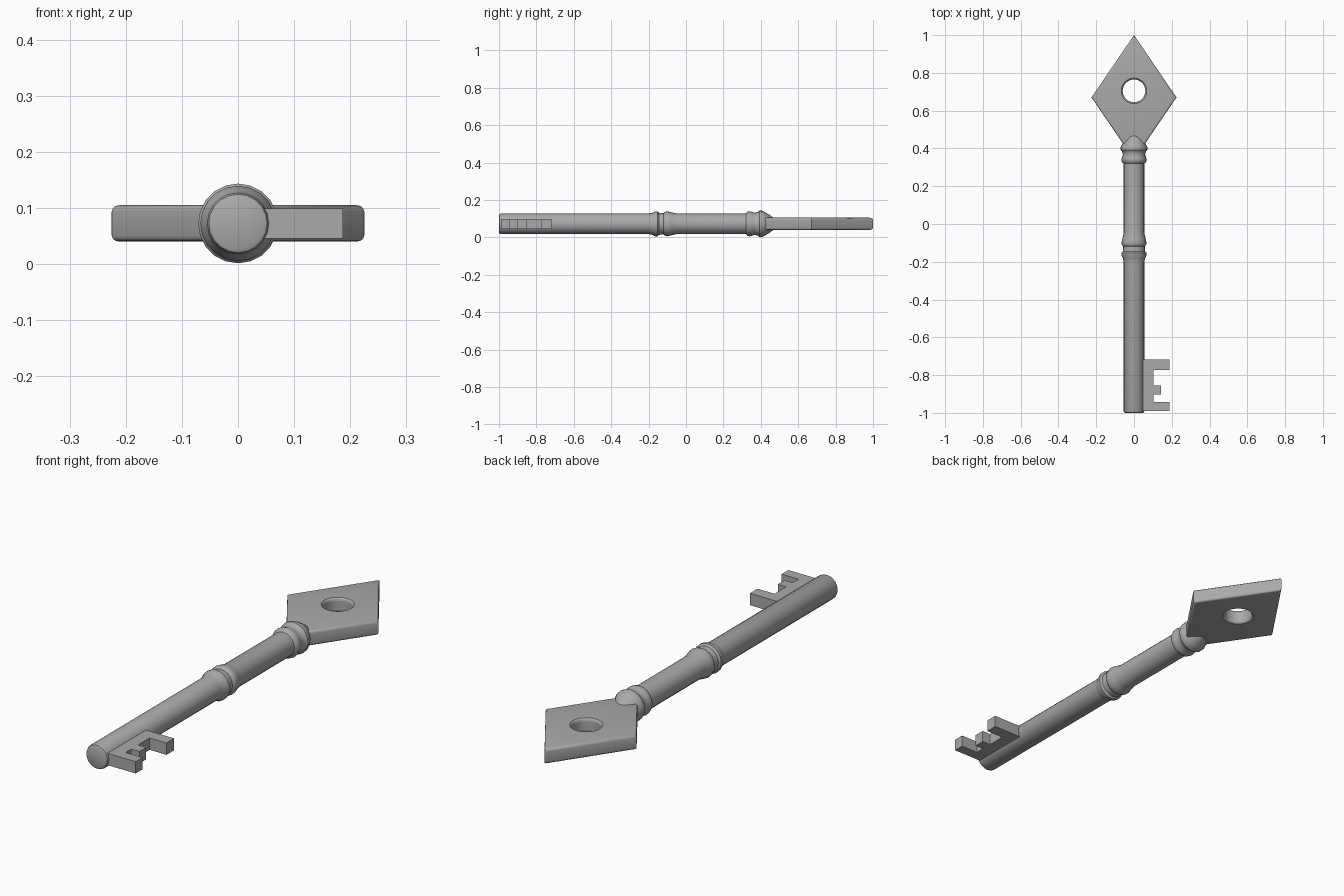
import bpy, bmesh
from math import cos, sin, pi
from mathutils import Matrix, Vector

default = bpy.data.objects.get("Cube")
if default:
    bpy.data.objects.remove(default, do_unlink=True)

AXIS_Z = 0.0725  # height of the shaft axis

metal = bpy.data.materials.new("grey metal")
metal.use_nodes = True
metal.diffuse_color = (0.4, 0.4, 0.4, 1)
metal.node_tree.nodes["Principled BSDF"].inputs["Base Color"].default_value = (0.4, 0.4, 0.4, 1)


def finish(name, bm):
    bmesh.ops.recalc_face_normals(bm, faces=bm.faces)
    mesh = bpy.data.meshes.new(name)
    bm.to_mesh(mesh)
    bm.free()
    mesh.materials.append(metal)
    obj = bpy.data.objects.new(name, mesh)
    bpy.context.collection.objects.link(obj)
    return obj


def lathe(name, profile, sides, matrix):
    """Turn (distance, radius) points around local z, then place the result."""
    bm = bmesh.new()
    rings = [[bm.verts.new((r * cos(2 * pi * i / sides), r * sin(2 * pi * i / sides), d))
              for i in range(sides)] for d, r in profile]
    for a, b in zip(rings, rings[1:]):
        for i in range(sides):
            j = (i + 1) % sides
            bm.faces.new((a[i], a[j], b[j], b[i]))
    bm.faces.new(rings[0])
    bm.faces.new(rings[-1])
    bm.transform(matrix)
    return finish(name, bm)


def prism(name, outline, low, high, bevel=0):
    """Extrude a flat outline upward, optionally rounding both rims."""
    bm = bmesh.new()
    base = bm.faces.new([bm.verts.new((x, y, low)) for x, y in outline])
    top = bmesh.ops.extrude_face_region(bm, geom=[base])["geom"]
    bmesh.ops.translate(bm, vec=(0, 0, high - low),
                        verts=[g for g in top if isinstance(g, bmesh.types.BMVert)])
    if bevel:
        rims = [e for e in bm.edges if abs(e.verts[0].co.z - e.verts[1].co.z) < 1e-5]
        bmesh.ops.bevel(bm, geom=rims, offset=bevel, segments=3, profile=0.5, affect='EDGES')
    return finish(name, bm)


def smooth(obj, angle):
    bpy.ops.object.select_all(action='DESELECT')
    obj.select_set(True)
    bpy.context.view_layer.objects.active = obj
    bpy.ops.object.shade_smooth_by_angle(angle=angle)


# Turned shaft with a middle collar, neck ring and pointed end
along_y = Matrix.Translation((0, 0, AXIS_Z)) @ Matrix.Rotation(-pi / 2, 4, 'X')
shaft = lathe("shaft", [
    (-1, 0.046), (-0.997, 0.052), (-0.99, 0.055),
    (-0.2, 0.055), (-0.18, 0.059), (-0.165, 0.067), (-0.153, 0.067), (-0.145, 0.059),
    (-0.12, 0.057), (-0.112, 0.064), (-0.1, 0.067), (-0.08, 0.062), (-0.05, 0.055),
    (0.32, 0.055), (0.328, 0.064), (0.34, 0.067), (0.353, 0.064), (0.368, 0.059),
    (0.385, 0.064), (0.393, 0.071), (0.405, 0.071), (0.425, 0.061), (0.45, 0.046),
    (0.473, 0.028), (0.487, 0.012), (0.49, 0.003)], 20, along_y)
smooth(shaft, 0.7)

# Diamond bow with rounded rims and a flared hole
bow = prism("bow", [(0, 1), (-0.225, 0.67), (0, 0.34), (0.225, 0.67)], 0.04, 0.105, 0.011)
cutter = lathe("bow_hole_cutter", [
    (-0.05, 0.072), (-0.033, 0.068), (-0.027, 0.062), (-0.02, 0.06),
    (0.02, 0.06), (0.027, 0.062), (0.033, 0.068), (0.05, 0.072)], 32,
    Matrix.Translation(Vector((0, 0.705, AXIS_Z))))
cutter.hide_render = True
cutter.hide_viewport = True
hole = bow.modifiers.new("hole", 'BOOLEAN')
hole.operation = 'DIFFERENCE'
hole.object = cutter
hole.solver = 'EXACT'
smooth(bow, 0.6)
smooth_names = [m.name for m in bow.modifiers]

# Toothed bit on the left side of the shaft
prism("bit", [
    (0.03, -0.99), (0.187, -0.99), (0.187, -0.942), (0.103, -0.942),
    (0.103, -0.902), (0.144, -0.902), (0.144, -0.854), (0.103, -0.854),
    (0.103, -0.772), (0.187, -0.772), (0.187, -0.718), (0.03, -0.718)], 0.046, 0.099)
